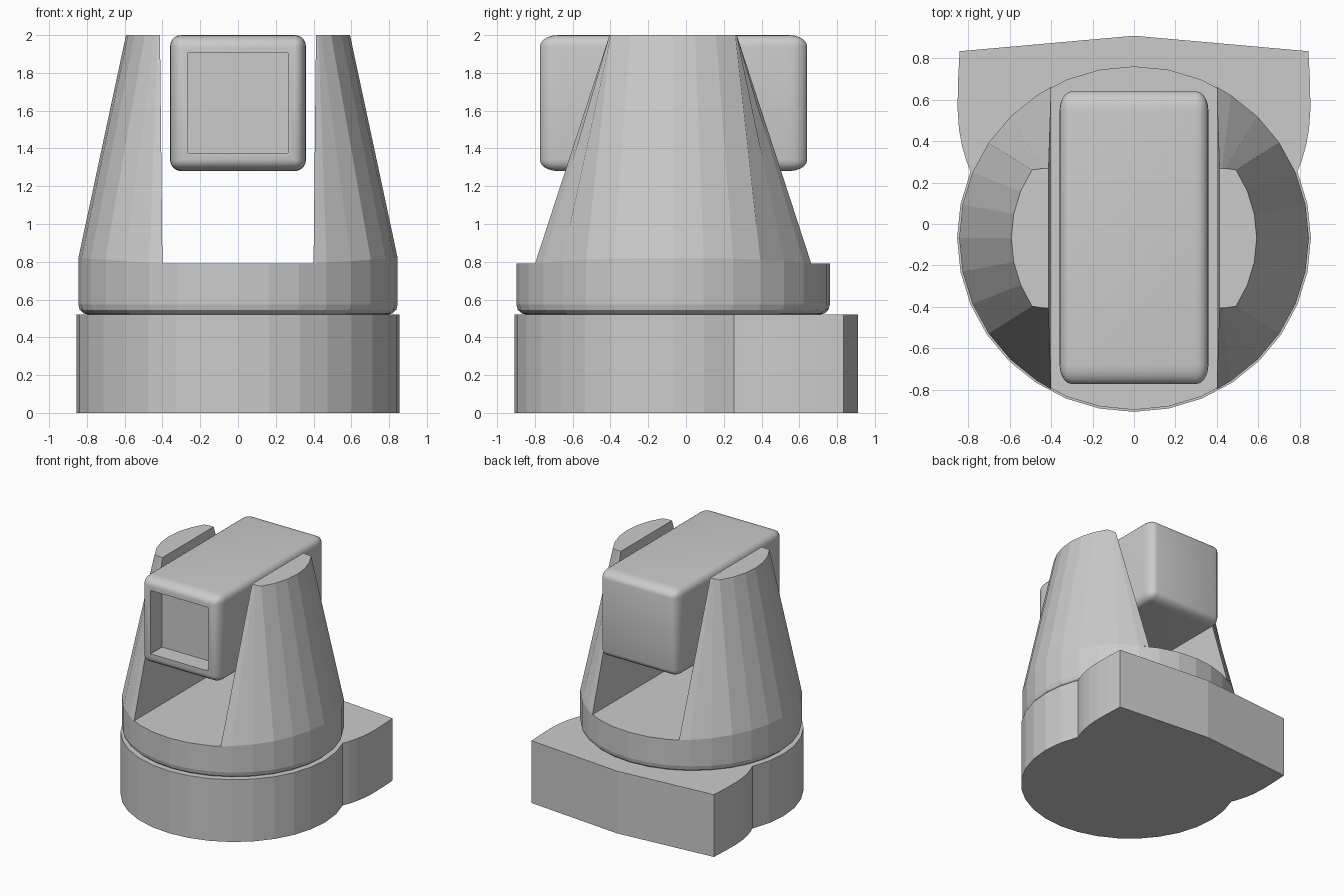
import bpy, bmesh
from math import sin, cos, acos, pi, radians
from mathutils import Matrix, Vector

if "Cube" in bpy.data.objects:
    bpy.data.objects.remove(bpy.data.objects["Cube"])

CY = -0.068          # centre of the round parts in y
STEP = 2 * pi / 32   # 32-sided round parts


def finish(name, bm):
    bmesh.ops.recalc_face_normals(bm, faces=bm.faces)
    mesh = bpy.data.meshes.new(name)
    bm.to_mesh(mesh)
    bm.free()
    obj = bpy.data.objects.new(name, mesh)
    bpy.context.collection.objects.link(obj)
    return obj


def loft(name, rings):
    """Skin closed rings of equal length and cap both ends."""
    bm = bmesh.new()
    rows = [[bm.verts.new(p) for p in ring] for ring in rings]
    n = len(rows[0])
    for a, b in zip(rows, rows[1:]):
        for i in range(n):
            j = (i + 1) % n
            bm.faces.new((a[i], a[j], b[j], b[i]))
    bm.faces.new(rows[0])
    bm.faces.new(rows[-1])
    return finish(name, bm)


# Base: round front joined to a curved, shallow-pointed rear bracket
half = [(0.0, 0.91), (0.843, 0.835), (0.85, 0.70), (0.853, 0.56),
        (0.846, 0.46), (0.832, 0.38), (0.812, 0.31)]
half += [(0.855 * cos(a), 0.84 * sin(a) + CY)
         for a in (STEP * (2 - i) for i in range(11))]
outline = half + [(-x, y) for x, y in half[-2:0:-1]]
loft("base", [[(x, y, z) for x, y in outline] for z in (0.0, 0.52)])

# Turntable: short drum with rounded lower edge
loft("turntable", [[(r * cos(STEP * i), (r - 0.015) * sin(STEP * i) + CY, z)
                    for i in range(32)]
                   for r, z in ((0.79, 0.52), (0.817, 0.527), (0.838, 0.546),
                                (0.845, 0.575), (0.845, 0.79))])

# Yoke arms: tapered slices of a cone on either side of the slot
end = acos(0.40 / 0.845)
angles = [-end] + [STEP * i for i in range(-5, 6)] + [end]
foot, kink, top = [], [], []
for a in angles:
    x, y = 0.845 * cos(a), 0.83 * sin(a) + CY
    foot.append((x, y, 0.79))
    kink.append((x, y, 0.791 + 0.03 * (x - 0.4) / 0.445))
    top.append((max(0.413, 0.593 * cos(a)),
                max(-0.337, min(0.337, 0.593 * sin(a))) + CY, 2.0))
# keep the clipped end points of the top distinct
for k, x in ((0, 0.413), (1, 0.425), (2, 0.44), (-3, 0.44), (-2, 0.425), (-1, 0.413)):
    top[k] = (x, top[k][1], 2.0)
arms = loft("yoke_arms", [foot, kink, top])
arms.modifiers.new("mirror", 'MIRROR').use_mirror_merge = False

# Head: rounded box with a square recess in the front face
bm = bmesh.new()
bmesh.ops.create_cube(bm, size=1.0)
bmesh.ops.scale(bm, vec=(0.72, 1.415 / 1.6, 0.72), verts=bm.verts)
bmesh.ops.bevel(bm, geom=bm.edges[:], offset=0.06, segments=5,
                profile=0.5, affect='EDGES')
bmesh.ops.scale(bm, vec=(1, 1.6, 1), verts=bm.verts)
bmesh.ops.translate(bm, vec=(0, -0.066, 1.64), verts=bm.verts)
front = min(bm.faces, key=lambda f: f.calc_center_median().y)
bmesh.ops.inset_individual(bm, faces=[front], thickness=0.05)
pocket = bmesh.ops.extrude_discrete_faces(bm, faces=[front])["faces"][0]
bmesh.ops.translate(bm, vec=(0, 0.15, 0), verts=pocket.verts)
head = finish("head", bm)
bpy.context.view_layer.objects.active = head
head.select_set(True)
bpy.ops.object.shade_smooth_by_angle(angle=radians(35))
